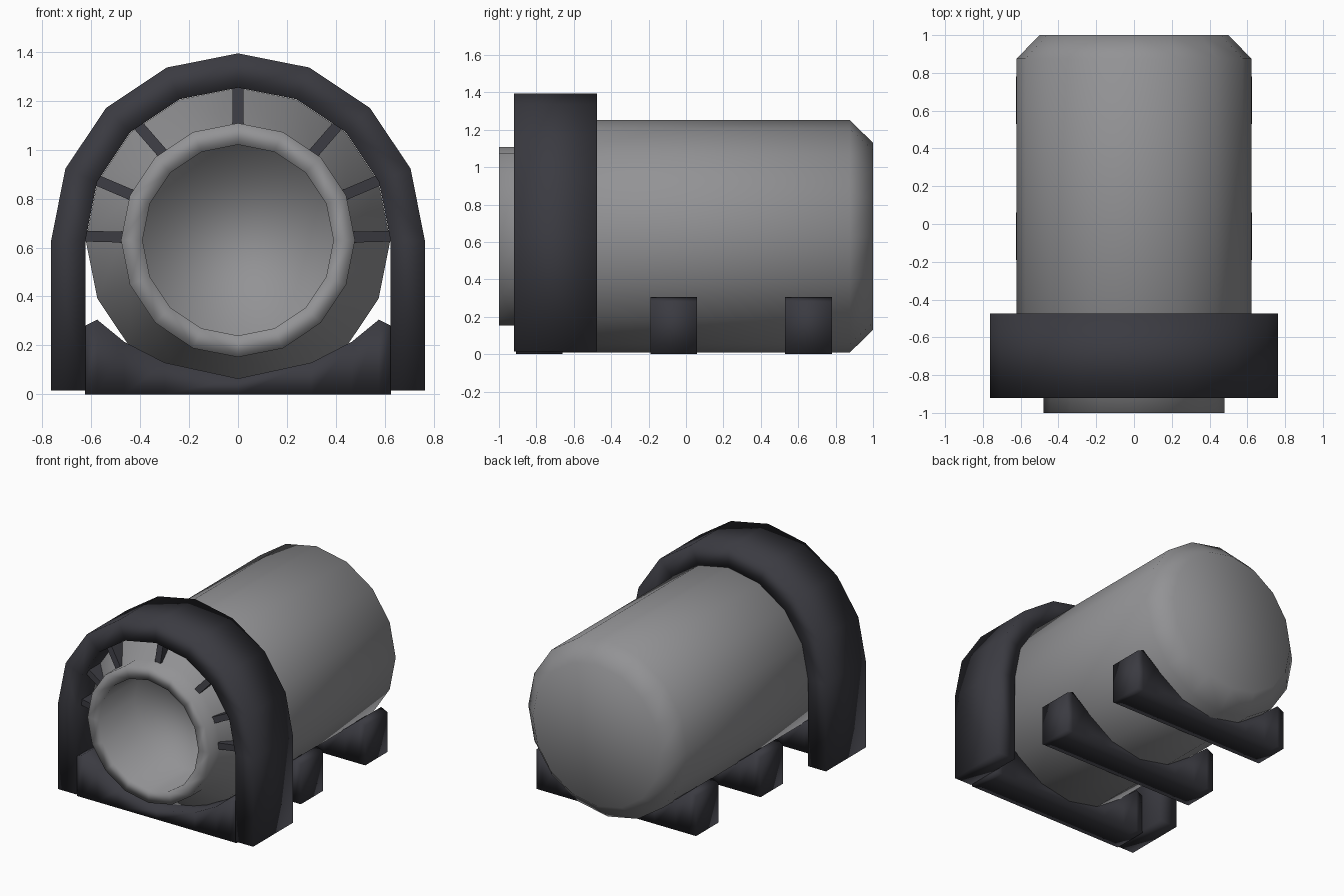
import bpy, bmesh, math

if "Cube" in bpy.data.objects:
    bpy.data.objects.remove(bpy.data.objects["Cube"])

CZ = 0.63      # height of the barrel axis
SIDES = 16


def material(name, colour):
    m = bpy.data.materials.new(name)
    m.diffuse_color = (*colour, 1)
    m.use_nodes = True
    m.node_tree.nodes["Principled BSDF"].inputs["Base Color"].default_value = m.diffuse_color
    return m


grey = material("steel grey", (0.29, 0.29, 0.30))
dark = material("dark charcoal", (0.043, 0.043, 0.053))


def finish(name, bm, mat, smooth=True):
    bmesh.ops.recalc_face_normals(bm, faces=bm.faces)
    me = bpy.data.meshes.new(name)
    bm.to_mesh(me)
    bm.free()
    me.materials.append(mat)
    for p in me.polygons:
        p.use_smooth = smooth
    ob = bpy.data.objects.new(name, me)
    bpy.context.collection.objects.link(ob)
    return ob


def lathe(name, profile, mat):
    """Turn (radius, y) points round the barrel axis and cap both ends."""
    bm = bmesh.new()
    rings = []
    for r, y in profile:
        rings.append([bm.verts.new((r * math.cos(a), y, CZ + r * math.sin(a)))
                      for a in (2 * math.pi * i / SIDES for i in range(SIDES))])
    for a, b in zip(rings, rings[1:]):
        for i in range(SIDES):
            j = (i + 1) % SIDES
            bm.faces.new((a[i], a[j], b[j], b[i]))
    bm.faces.new(rings[0])
    bm.faces.new(rings[-1])
    return finish(name, bm, mat)


def strip(name, upper, lower, y0, y1, mat):
    """Solid between two matching (x, z) point rows, running from y0 to y1."""
    bm = bmesh.new()
    cols = [[bm.verts.new((x, y, z)) for (x, z), y in
             ((u, y0), (l, y0), (l, y1), (u, y1))] for u, l in zip(upper, lower)]
    for a, b in zip(cols, cols[1:]):
        for k in range(4):
            n = (k + 1) % 4
            bm.faces.new((a[k], a[n], b[n], b[k]))
    bm.faces.new(cols[0])
    bm.faces.new(cols[-1])
    return finish(name, bm, mat)


# Barrel: hollow mouth, lip, sloped shoulder, long body, chamfered rear
lathe("barrel", [(0.39, -0.60), (0.39, -1.0), (0.478, -1.0), (0.478, -0.88),
                 (0.622, -0.74), (0.622, 0.875), (0.50, 1.0)], grey)


# Arch round the front of the barrel, with straight legs
def arch_row(r):
    arc = [(r * math.cos(math.pi * i / 8), CZ + r * math.sin(math.pi * i / 8))
           for i in range(9)]
    return [(r, 0.015)] + arc + [(-r, 0.015)]


strip("front_arch", arch_row(0.763), arch_row(0.623), -0.92, -0.475, dark)

# Three cradles under the barrel
half = [(0.625, 0.28), (0.575, 0.305), (0.465, 0.215), (0.30, 0.13)]
top = half + [(0, 0.065)] + [(-x, z) for x, z in reversed(half)]
for i in range(3):
    y = -0.91 + 0.72 * i
    strip(f"cradle_{i + 1}", top, [(x, 0) for x, z in top], y, y + 0.25, dark)

# Radial ribs on the upper half of the shoulder
for i, deg in enumerate((1.5, 23, 49, 90, 131, 157, 178.5)):
    a = math.radians(deg)
    u, v = (math.cos(a), math.sin(a)), (-math.sin(a), math.cos(a))

    def at(r, w):
        return (r * u[0] + w * v[0], CZ + r * u[1] + w * v[1])
    bm = bmesh.new()
    corners = []
    for w in (-0.022, 0.022):
        corners.append([bm.verts.new((at(r, w)[0], y, at(r, w)[1])) for r, y in
                        ((0.47, -0.90), (0.63, -0.86), (0.63, -0.72), (0.47, -0.72))])
    p, q = corners
    bm.faces.new(p)
    bm.faces.new(q)
    for k in range(4):
        n = (k + 1) % 4
        bm.faces.new((p[k], p[n], q[n], q[k]))
    finish(f"rib_{i + 1}", bm, dark, smooth=False)
